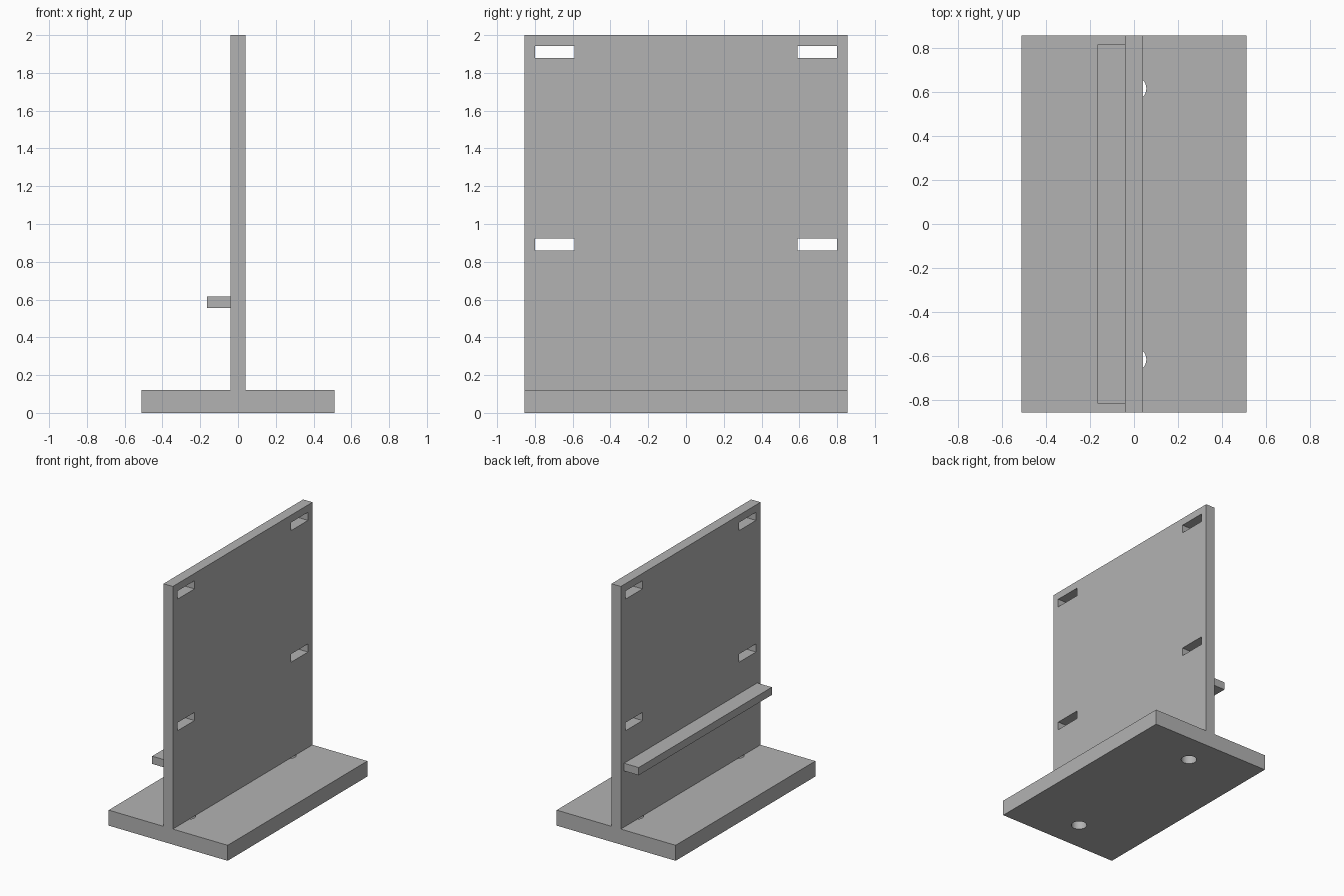
import bpy
import bmesh
from mathutils import Matrix, Vector

if "Cube" in bpy.data.objects:
    bpy.data.objects.remove(bpy.data.objects["Cube"], do_unlink=True)

# Single matte grey
grey = bpy.data.materials.new("grey")
grey.use_nodes = True
colour = (0.45, 0.45, 0.45, 1)
grey.diffuse_color = colour
grey.node_tree.nodes["Principled BSDF"].inputs["Base Color"].default_value = colour


def add_object(name, bm):
    mesh = bpy.data.meshes.new(name)
    bm.to_mesh(mesh)
    bm.free()
    mesh.materials.append(grey)
    obj = bpy.data.objects.new(name, mesh)
    bpy.context.collection.objects.link(obj)
    return obj


def add_box(bm, low, high):
    low, high = Vector(low), Vector(high)
    place = Matrix.Translation((low + high) / 2) @ Matrix.Diagonal((*(high - low), 1))
    bmesh.ops.create_cube(bm, size=1, matrix=place)


def box(name, low, high):
    bm = bmesh.new()
    add_box(bm, low, high)
    return add_object(name, bm)


def cut(target, cutter):
    cutter.hide_render = True
    mod = target.modifiers.new("cut", 'BOOLEAN')
    mod.operation, mod.solver, mod.object = 'DIFFERENCE', 'EXACT', cutter
    bpy.context.view_layer.objects.active = target
    bpy.ops.object.modifier_apply(modifier=mod.name)
    bpy.data.objects.remove(cutter, do_unlink=True)


HALF_Y, WALL, BASE_TOP = 0.855, 0.04, 0.12

# Foot, upright panel and ledge
base = box("base_plate", (-0.51, -HALF_Y, 0), (0.51, HALF_Y, BASE_TOP))
panel = box("upright_panel", (-WALL, -HALF_Y, BASE_TOP), (WALL, HALF_Y, 2))
box("ledge", (-0.165, -0.815, 0.555), (-WALL, 0.815, 0.615))

# Four slots through the panel
bm = bmesh.new()
for z in (0.86, 1.88):
    for y in (-0.80, 0.59):
        add_box(bm, (-0.2, y, z), (0.2, y + 0.21, z + 0.063))
cut(panel, add_object("slot_cutter", bm))

# Two screw holes through the base, beneath the panel
bm = bmesh.new()
for y in (-0.615, 0.615):
    bmesh.ops.create_cone(bm, cap_ends=True, segments=32, radius1=0.056, radius2=0.056,
                          depth=0.5, matrix=Matrix.Translation((0, y, 0.06)))
cut(base, add_object("hole_cutter", bm))

# Smooth hole walls, crisp plate edges
bpy.ops.object.select_all(action='DESELECT')
base.select_set(True)
bpy.context.view_layer.objects.active = base
bpy.ops.object.shade_smooth_by_angle()
